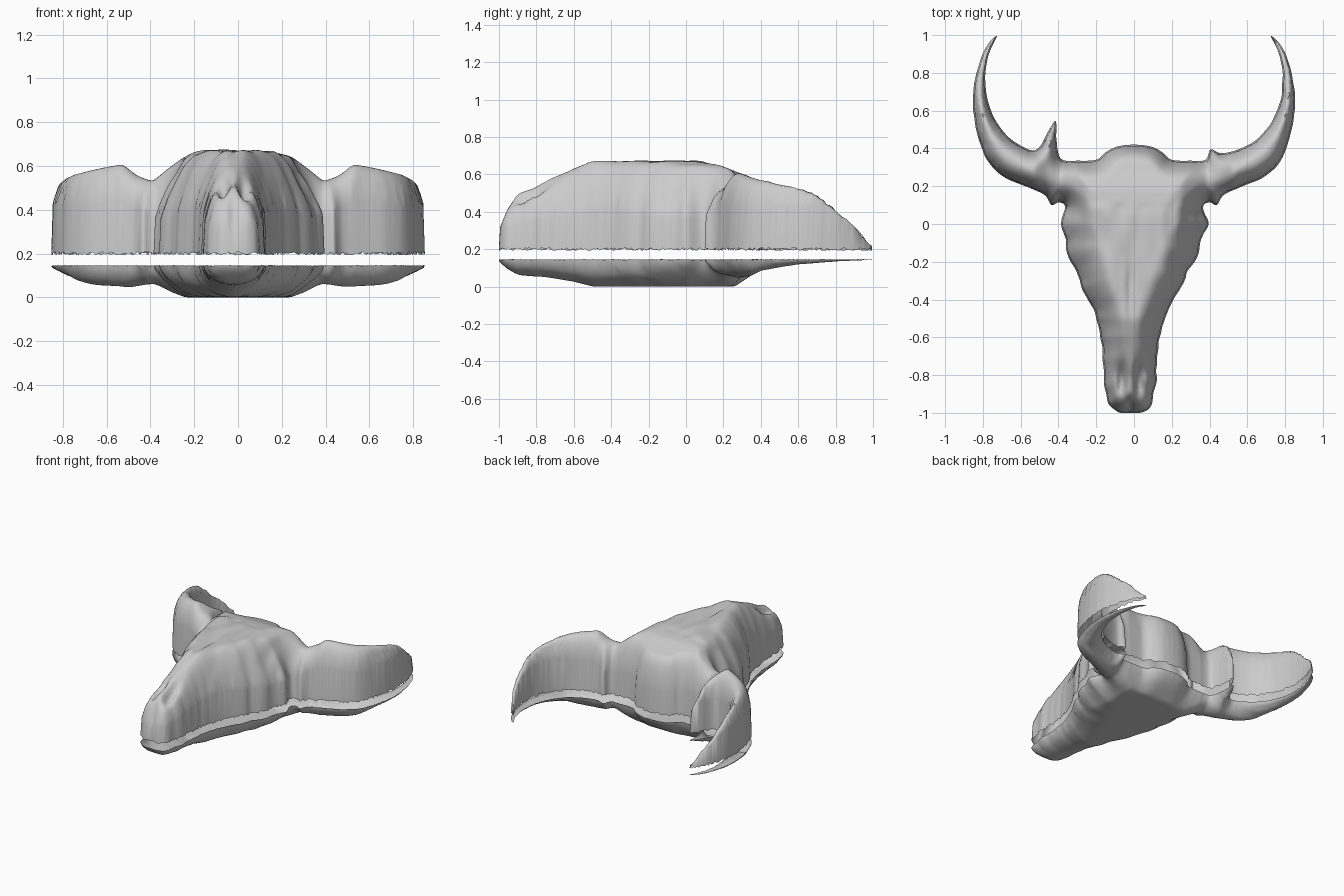
import bpy, bmesh, math, random
from mathutils import Vector, kdtree, noise
from mathutils.geometry import delaunay_2d_cdt

random.seed(4)
cube = bpy.data.objects.get("Cube")
if cube:
    bpy.data.objects.remove(cube, do_unlink=True)

bone = bpy.data.materials.new("bone grey")
bone.use_nodes = True
colour = (0.6, 0.6, 0.6, 1)
bone.diffuse_color = colour
bone.node_tree.nodes["Principled BSDF"].inputs["Base Color"].default_value = colour

# Half of the plan outline: back of the skull, horn inner edge, tip, outer edge, cheek, muzzle
back_and_horn = [(.09, .41), (.15, .38), (.2, .34), (.3, .335), (.38, .34), (.405, .395)]
horn = [(.46, .375), (.54, .39), (.64, .44), (.715, .52), (.765, .62), (.785, .72),
        (.785, .82), (.76, .92), (.725, .995), (.775, .95), (.82, .85), (.85, .71),
        (.85, .6), (.825, .46), (.77, .325), (.68, .245), (.55, .19), (.47, .15)]
cheek = [(.44, .1), (.4, .115), (.365, .09), (.39, 0), (.36, -.08), (.345, -.17),
         (.29, -.26), (.25, -.36), (.2, -.45), (.17, -.55), (.15, -.64), (.14, -.75),
         (.135, -.86), (.115, -.95), (.07, -.995)]
# Broken splinter beside one horn base
splinter = [(-.49, .42), (-.455, .49), (-.415, .545), (-.41, .45)]

# Ceiling and floor of the two shells, along x and along y
TOP_X = [(0, .67), (.15, .67), (.25, .64), (.33, .58), (.39, .53), (.46, .555),
         (.53, .61), (.65, .585), (.75, .56), (.86, .53)]
TOP_Y = [(-1, .45), (-.95, .48), (-.9, .51), (-.8, .54), (-.7, .585), (-.6, .635),
         (-.5, .67), (.05, .67), (.18, .65), (.28, .61), (.4, .57), (.6, .54),
         (.7, .52), (.8, .46), (.9, .37), (1, .22)]
LOW_X = [(0, 0), (.24, 0), (.31, .025), (.38, .06), (.5, .045), (.65, .055), (.75, .07), (.86, .11)]
LOW_Y = [(-1, .09), (-.9, .06), (-.75, .05), (-.6, .025), (-.5, 0), (.26, 0),
         (.32, .04), (.4, .085), (.6, .115), (1, .14)]
# Width of the rounded shoulder along y; its foot height and fullness along x
ROUND = [(-1, .11), (-.6, .14), (-.1, .19), (.15, .12), (.4, .07), (.7, .04), (.85, .02), (1, .006)]
FOOT = [(.34, .4), (.46, .53)]
FULLNESS = [(.34, .85), (.46, .6)]


def lerp(table, t):
    if t <= table[0][0]:
        return table[0][1]
    for (a, u), (b, v) in zip(table, table[1:]):
        if t <= b:
            return u + (v - u) * (t - a) / (b - a)
    return table[-1][1]


def smooth_loop(points, step):
    """Closed curve through the points, evenly divided."""
    out = []
    n = len(points)
    for i in range(n):
        p, q, r, s = (Vector(points[(i + k) % n]) for k in (-1, 0, 1, 2))
        count = max(2, round((r - q).length / step))
        for j in range(count):
            t = j / count
            out.append(q + (r - p) * t / 2 + (2 * p - 5 * q + 4 * r - s) * t * t / 2
                       + (3 * q - p - 3 * r + s) * t ** 3 / 2)
    return out


def plan_outline():
    mirror = lambda pts: [(-x, y) for x, y in reversed(pts)]
    loop = ([(0, .42)] + back_and_horn + horn + cheek + [(0, -1)] + mirror(cheek)
            + mirror(horn[1:]) + splinter + mirror(back_and_horn))
    pts = []
    for p in smooth_loop(loop, .012):
        # Muzzle leans slightly aside, cheeks are ragged
        p.x -= .02 * min(1, max(0, -p.y * 2))
        rough = .012 if abs(p.x) < .42 and p.y < .05 else .004
        wave = noise.noise(Vector((p.x * 14, p.y * 14, 3)))
        p.x += rough * wave
        pts.append(p)
    return pts[::-1]


outline = plan_outline()
edge_tree = kdtree.KDTree(len(outline))
for i, p in enumerate(outline):
    edge_tree.insert((p.x, p.y, 0), i)
edge_tree.balance()


def edge_distance(x, y):
    return edge_tree.find((x, y, 0))[2]


def shoulder(x, y, foot, width, fullness):
    t = min(1, edge_distance(x, y) / (lerp(ROUND, y) * width))
    return foot + (1 - foot) * (1 - (1 - t) ** 2) ** fullness


def spot(x, y, cx, cy, rx, ry):
    return math.exp(-((x - cx) / rx) ** 2 - ((y - cy) / ry) ** 2)


def top_height(x, y):
    ceiling = min(lerp(TOP_X, abs(x)), lerp(TOP_Y, y))
    side_x = abs(x)
    z = .2 + (ceiling - .2) * shoulder(x, y, lerp(FOOT, side_x), 1, lerp(FULLNESS, side_x))
    # Nostrils, nasal seam and cheek hollows
    for side in (-1, 1):
        z -= .08 * spot(x, y, -.02 + side * .045, -.83, .024, .09)
        z -= .025 * spot(x, y, side * .13 - .01, -.52, .03, .1)
        z -= .02 * spot(x, y, side * .28, -.02, .03, .12)
    z -= .025 * spot(x, y, -.02, -.33, .012, .14)
    z -= .06 * spot(x, y, -.02, -.97, .014, .04)
    if y < .1 and side_x < .4:
        z += .012 * noise.noise(Vector((x * 14, y * 6, 1)))
    return z


def low_height(x, y):
    floor = max(lerp(LOW_X, abs(x)), lerp(LOW_Y, y))
    return .145 - (.145 - floor) * shoulder(x, y, .1, 1.25, .6)


def build_shell(name, height, rim, upward, draft, jag):
    """Filled outline raised to a height rule, with a skirt down to an open rim."""
    pts = list(outline)
    n = len(pts)
    step = .016
    for i in range(-54, 55):
        for j in range(-63, 64):
            x, y = (i + j % 2 / 2) * step, j * step
            if edge_distance(x, y) > .011:
                pts.append(Vector((x, y)))
    verts, _, faces = delaunay_2d_cdt(pts, [], [list(range(n))], 1, 1e-6)[:3]
    bm = bmesh.new()
    made = [bm.verts.new((v.x, v.y, height(v.x, v.y))) for v in verts]
    for f in faces:
        bm.faces.new([made[k] for k in f])
    bmesh.ops.delete(bm, geom=[v for v in bm.verts if not v.link_faces], context='VERTS')
    # Soften the creases between height bands, horns most of all
    horns = [v for v in bm.verts if v.co.y > .45]
    for area in (bm.verts[:], horns, horns):
        bmesh.ops.smooth_vert(bm, verts=area, factor=.5, use_axis_x=False,
                              use_axis_y=False, use_axis_z=True)
    bm.normal_update()
    if sum(f.normal.z for f in bm.faces) * (1 if upward else -1) < 0:
        bmesh.ops.reverse_faces(bm, faces=bm.faces[:])
    border = [e for e in bm.edges if e.is_boundary]
    ring = {v for e in border for v in e.verts}
    grown = bmesh.ops.extrude_edge_only(bm, edges=border)["geom"]
    rim_verts = [v for v in grown if isinstance(v, bmesh.types.BMVert)]
    for v in rim_verts:
        v.co.z = rim
    bm.normal_update()
    # Lean the wall inwards, away from the rim
    for v in rim_verts:
        for e in v.link_edges:
            other = e.other_vert(v)
            if other in ring and (other.co.xy - v.co.xy).length < 1e-5:
                other.co.x -= v.normal.x * draft
                other.co.y -= v.normal.y * draft
        v.co.z += random.uniform(-jag, jag)
    mesh = bpy.data.meshes.new(name)
    bm.to_mesh(mesh)
    bm.free()
    mesh.materials.append(bone)
    obj = bpy.data.objects.new(name, mesh)
    bpy.context.collection.objects.link(obj)
    bpy.ops.object.select_all(action='DESELECT')
    obj.select_set(True)
    bpy.context.view_layer.objects.active = obj
    bpy.ops.object.shade_smooth_by_angle(angle=math.radians(75))


build_shell("upper_skull_shell", top_height, .2, True, .007, .008)
build_shell("lower_skull_shell", low_height, .145, False, .005, .002)
